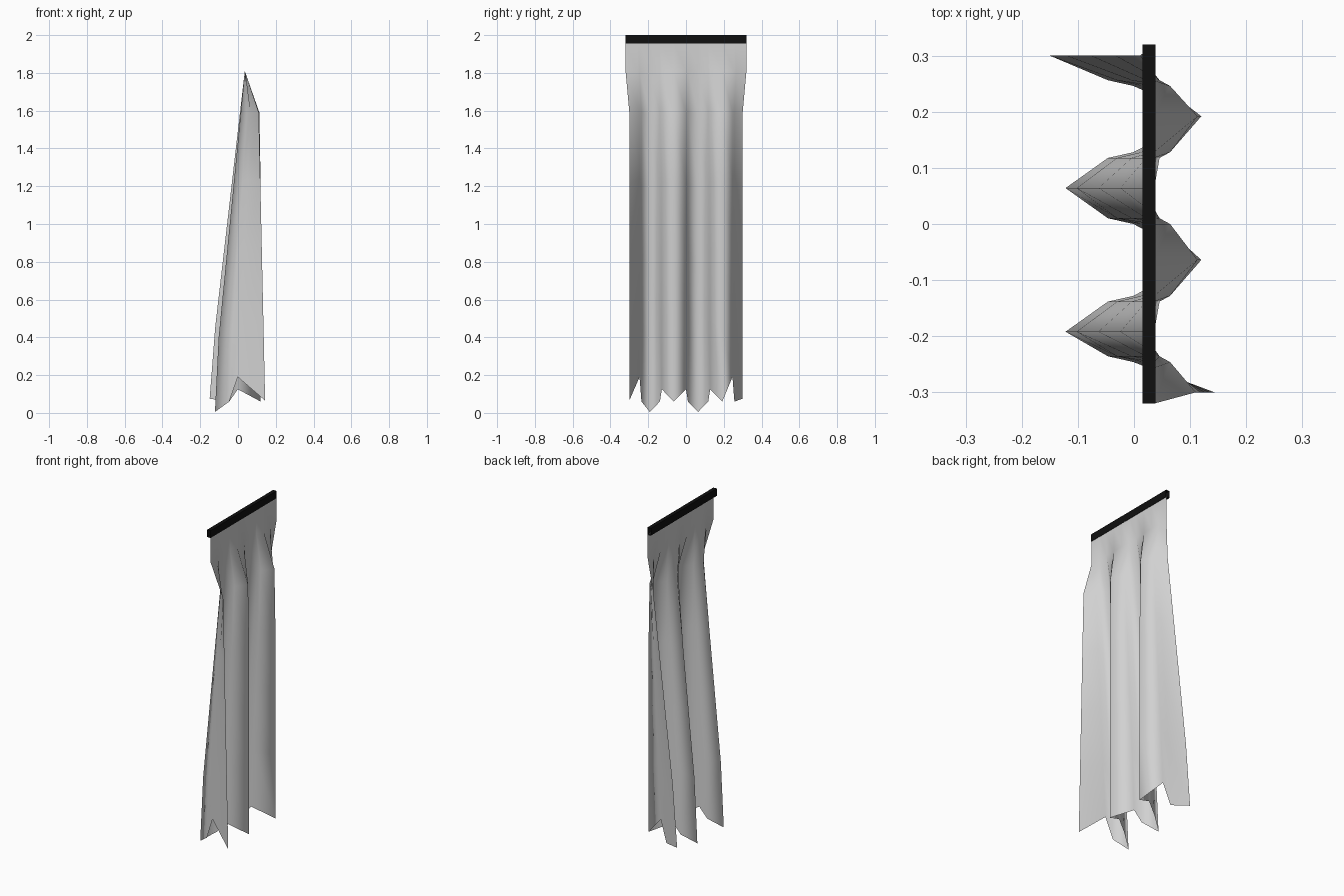
import bpy, bmesh

cube = bpy.data.objects.get("Cube")
if cube:
    bpy.data.objects.remove(cube, do_unlink=True)


def material(name, value):
    mat = bpy.data.materials.new(name)
    mat.use_nodes = True
    colour = (value, value, value, 1)
    mat.diffuse_color = colour
    mat.node_tree.nodes["Principled BSDF"].inputs["Base Color"].default_value = colour
    return mat


def finish(name, bm, mat, smooth):
    mesh = bpy.data.meshes.new(name)
    for f in bm.faces:
        f.smooth = smooth
    bm.to_mesh(mesh)
    bm.free()
    mesh.materials.append(mat)
    obj = bpy.data.objects.new(name, mesh)
    bpy.context.collection.objects.link(obj)
    return obj


def lerp(a, b, t):
    return a + (b - a) * t


def clamp(t):
    return max(0, min(1, t))


TOP, GATHER, FOLD = 1.957, 1.81, 1.59
PANEL = 0.128
CLOTH_X = 0.036

# Pleat folds: (reach in x at the hem, hem height), front to back
folds = [(0.145, 0.065), (-0.122, 0.005), (0.12, 0.06),
         (-0.122, 0.005), (0.12, 0.06), (-0.15, 0.075)]

# Columns of cloth: (y, x at the hem, hem height); each panel has a torn notch
columns = []
last = len(folds) - 1
for i, (x, hem) in enumerate(folds):
    y = (i - last / 2) * PANEL
    columns.append((y, x, hem))
    if i == last:
        break
    notch_hem = 0.19 if i in (0, last - 1) else 0.125
    mid = (y + PANEL * 0.5, 0.0, notch_hem)
    near_valley = 0.58 if x > 0 else 0.42
    tear = (y + PANEL * near_valley, -0.047, 0.06)
    columns += [mid, tear] if x > 0 else [tear, mid]


def outward(z):
    # Front-facing folds open quickly, then hang almost straight
    if z > FOLD:
        return 0.68 * clamp((GATHER - z) / (GATHER - FOLD))
    return lerp(0.68, 1, clamp((FOLD - z) / FOLD))


def cloth_point(col, z):
    y, hem_x, _ = col
    # Rear folds slope evenly down to the hem
    slope = clamp((GATHER - z) / (GATHER - 0.2))
    rear = lerp(CLOTH_X, -0.122, slope)
    front = CLOTH_X + 0.115 * outward(z)
    if hem_x > 0:
        x = CLOTH_X + (hem_x - CLOTH_X) * (outward(z) if hem_x > 0.13 else
                                           min(1, outward(z) * 1.35))
    elif hem_x < -0.1:
        x = lerp(CLOTH_X, hem_x, slope)
    else:
        x = lerp(rear, min(front, 0.12), 0.5 + hem_x / 0.25)
    # Outer edges draw inwards below the heading
    squeeze = 0.02 * clamp((GATHER - z) / (GATHER - FOLD))
    if abs(y) > 2.4 * PANEL:
        y -= squeeze if y > 0 else -squeeze
    elif abs(y) > 1.6 * PANEL:
        y -= squeeze * 0.5 if y > 0 else -squeeze * 0.5
    return (x, y, z)


# Pleated cloth
bm = bmesh.new()
strips = []
for col in columns:
    heights = [TOP, GATHER, FOLD] + [lerp(FOLD, col[2], k / 4) for k in range(1, 5)]
    strips.append([bm.verts.new(cloth_point(col, z)) for z in heights])
for a, b in zip(strips, strips[1:]):
    for k in range(len(a) - 1):
        bm.faces.new((a[k], a[k + 1], b[k + 1], b[k]))
finish("pleated_cloth", bm, material("light grey cloth", 0.64), True)

# Open-ended top rail
bm = bmesh.new()
section = [(0.015, 1.955), (0.038, 1.955), (0.038, 2.0), (0.015, 2.0)]
ends = [[bm.verts.new((x, y, z)) for x, z in section] for y in (-0.32, 0.32)]
for k in range(4):
    n = (k + 1) % 4
    bm.faces.new((ends[0][k], ends[0][n], ends[1][n], ends[1][k]))
bmesh.ops.recalc_face_normals(bm, faces=bm.faces)
finish("top_rail", bm, material("black rail", 0.005), False)
